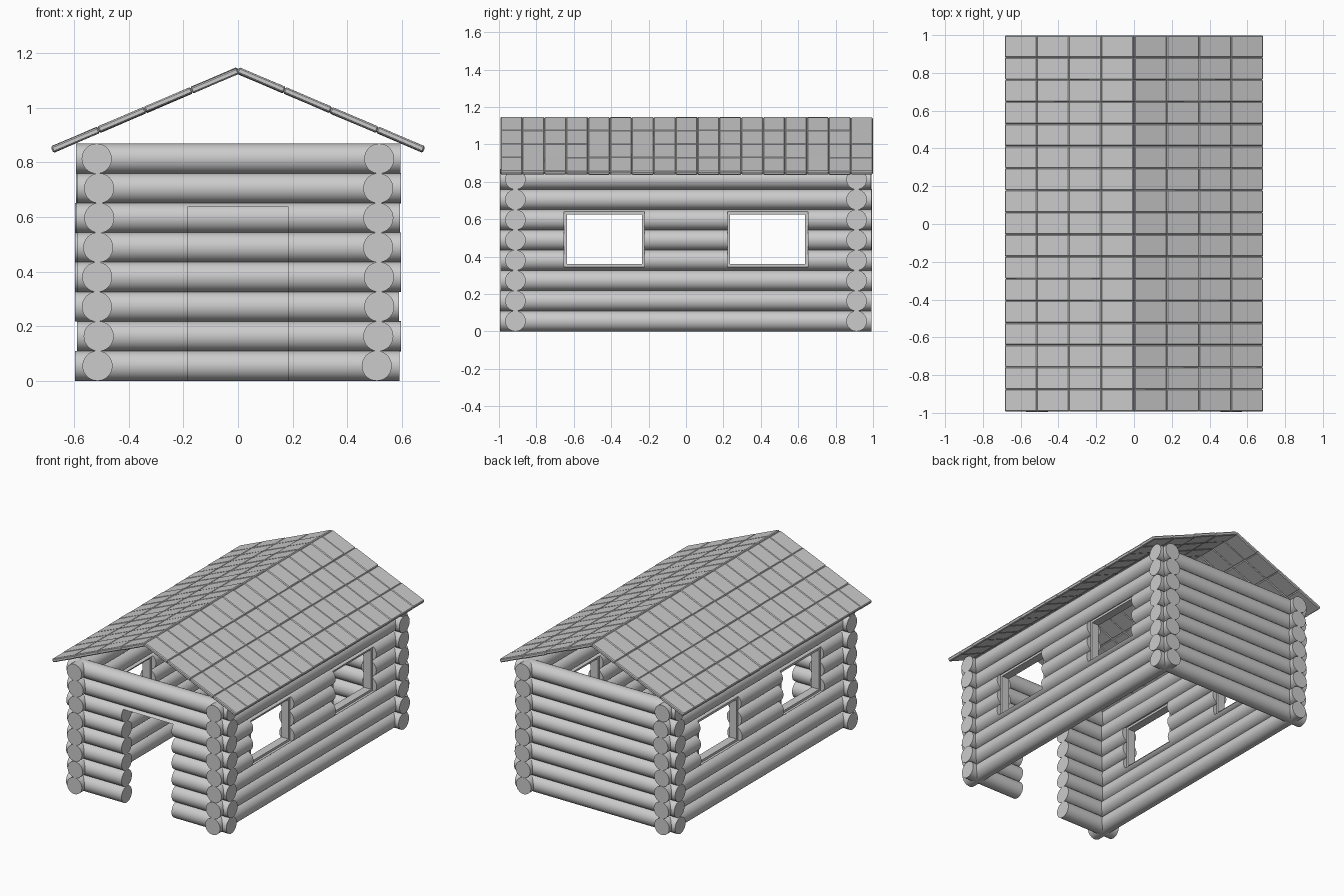
import bpy, bmesh, math, random
from mathutils import Matrix, Vector

if "Cube" in bpy.data.objects:
    bpy.data.objects.remove(bpy.data.objects["Cube"])

random.seed(4)
R, PITCH, ROWS = 0.055, 0.1083, 8
WALL_X, WALL_Y = 0.513, 0.912
WIN_Y, WIN_Z = 0.436, 0.4925          # window centres
WIN_W, WIN_H = 0.43, 0.295            # outer frame size


def jit(a):
    return random.uniform(-a, a)


def make_object(name, bm, matrix=Matrix()):
    me = bpy.data.meshes.new(name)
    bm.to_mesh(me)
    bm.free()
    ob = bpy.data.objects.new(name, me)
    bpy.context.collection.objects.link(ob)
    ob.matrix_world = matrix
    return ob


def add_box(bm, center, size):
    bmesh.ops.create_cube(bm, size=1, matrix=Matrix.Translation(center) @ Matrix.Diagonal((*size, 1)))


def log(name, center, half, axis):
    bm = bmesh.new()
    rot = Matrix.Rotation(math.pi / 2, 4, 'Y' if axis == 'X' else 'X')
    bmesh.ops.create_cone(bm, cap_ends=True, segments=32, radius1=R, radius2=R,
                          depth=2 * half, matrix=Matrix.Translation(center) @ rot)
    for f in bm.faces:
        f.smooth = len(f.verts) == 4
    return make_object(name, bm)


def cutter(name, center, size):
    bm = bmesh.new()
    add_box(bm, center, size)
    ob = make_object(name, bm)
    ob.hide_render = True
    ob.hide_viewport = True
    ob.display_type = 'WIRE'
    return ob


def cut(ob, tool):
    m = ob.modifiers.new("opening", 'BOOLEAN')
    m.operation = 'DIFFERENCE'
    m.solver = 'EXACT'
    m.object = tool


# Opening cutters
door_cut = cutter("door_cutter", (0, -WALL_Y, 0.3), (0.37, 0.3, 0.674))
win_cuts = [cutter("window_cutter", (0, s * WIN_Y, WIN_Z), (1.4, WIN_W, WIN_H)) for s in (-1, 1)]

# Stacked log walls, crossing at the corners
for i in range(ROWS):
    z = R + PITCH * i
    for s, side in ((-1, "front"), (1, "back")):
        ob = log(side + "_log", (jit(0.005), s * WALL_Y, z), 0.593, 'X')
        if s < 0 and i < 6:
            cut(ob, door_cut)
    for s, side in ((-1, "left"), (1, "right")):
        ob = log(side + "_log", (s * WALL_X + jit(0.006), jit(0.003), z), 0.993, 'Y')
        if 3 <= i <= 5:
            for c in win_cuts:
                cut(ob, c)

# Window frames
T, D = 0.015, 0.055
for sx in (-1, 1):
    for sy in (-1, 1):
        bm = bmesh.new()
        x, y = sx * WALL_X, sy * WIN_Y
        for s in (-1, 1):
            add_box(bm, (x, y + s * (WIN_W - T) / 2, WIN_Z), (D, T, WIN_H))
            add_box(bm, (x, y, WIN_Z + s * (WIN_H - T) / 2), (D, WIN_W - 2 * T, T))
        make_object("window_frame", bm)

# Roof slopes of bevelled tiles, 4 down by 17 along
NX, NY = 4, 17
ridge, eave = Vector((0, 0, 1.136)), Vector((0.68, 0, 0.846))
slope = (eave - ridge).length
angle = math.atan2(ridge.z - eave.z, eave.x)
tw, tl = slope / NX, 1.99 / NY
for s, side in ((-1, "left"), (1, "right")):
    bm = bmesh.new()
    for a in range(NX):
        for b in range(NY):
            p = ridge.lerp(eave, (a + 0.5) / NX)
            tile = bmesh.new()
            add_box(tile, (0, 0, 0), (tw + 0.001, tl + 0.001, 0.023))
            bmesh.ops.bevel(tile, geom=tile.edges[:], offset=0.005, segments=1, affect='EDGES')
            m = (Matrix.Translation((s * p.x, -0.995 + tl * (b + 0.5) + 0.003, p.z + jit(0.0015)))
                 @ Matrix.Rotation(s * angle + jit(0.008), 4, 'Y'))
            bmesh.ops.transform(tile, matrix=m, verts=tile.verts)
            tmp = bpy.data.meshes.new("tile")
            tile.to_mesh(tmp)
            tile.free()
            bm.from_mesh(tmp)
            bpy.data.meshes.remove(tmp)
    make_object(side + "_roof_tiles", bm)
